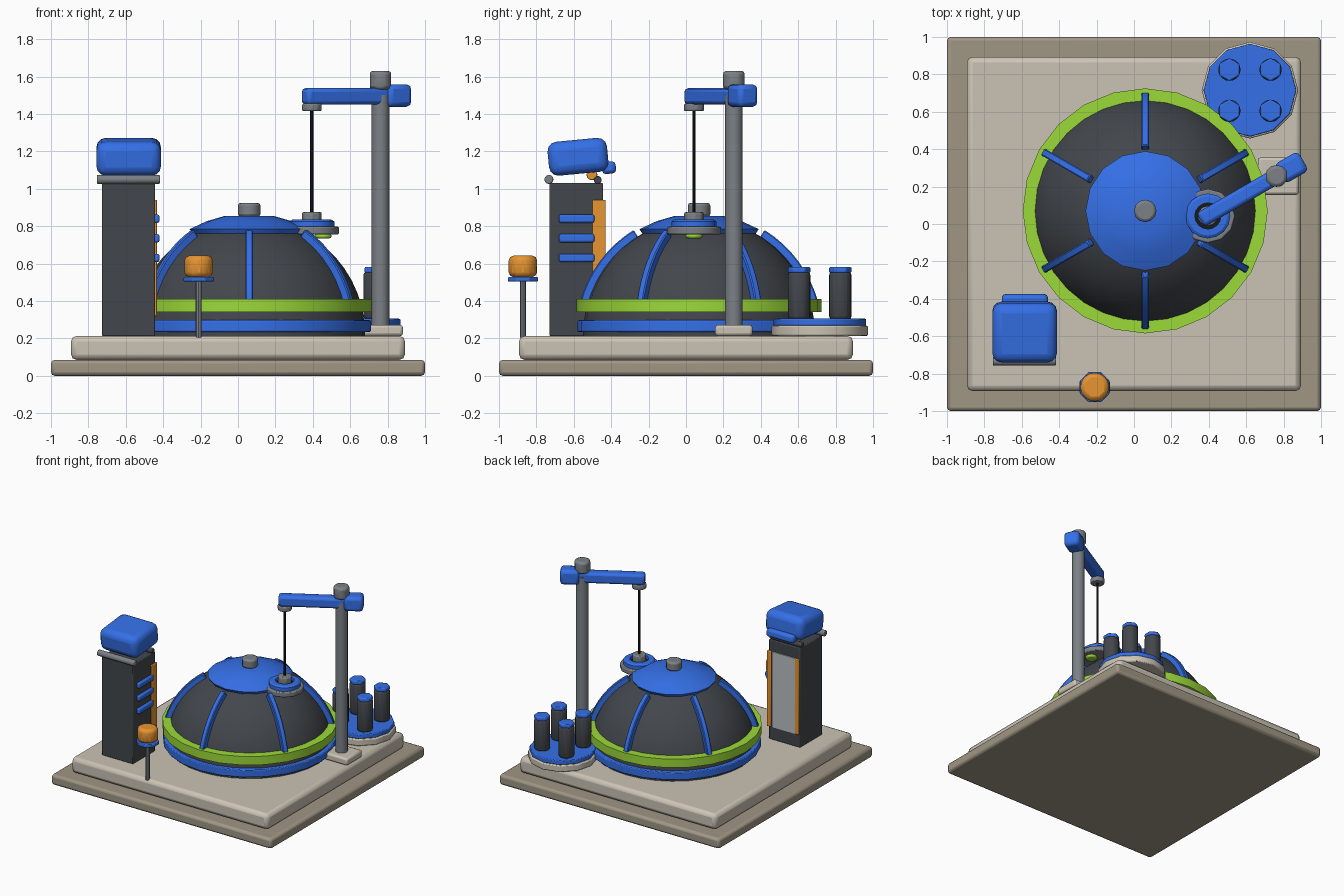
import bpy, bmesh
from math import sin, cos, pi, radians
from mathutils import Vector, Matrix

if "Cube" in bpy.data.objects:
    bpy.data.objects.remove(bpy.data.objects["Cube"])


def mat(name, col):
    m = bpy.data.materials.new(name)
    m.diffuse_color = (*col, 1)
    m.use_nodes = True
    m.node_tree.nodes["Principled BSDF"].inputs["Base Color"].default_value = m.diffuse_color
    return m


BLUE = mat("blue", (0.035, 0.16, 0.8))
DARK = mat("charcoal", (0.055, 0.062, 0.072))
BLACK = mat("black", (0.01, 0.01, 0.012))
GREY = mat("steel", (0.2, 0.22, 0.24))
PALE = mat("pale_grey", (0.5, 0.53, 0.56))
SAND = mat("sand", (0.6, 0.55, 0.46))
STONE = mat("stone", (0.35, 0.31, 0.235))
GREEN = mat("green", (0.33, 0.7, 0.04))
ORANGE = mat("orange", (0.8, 0.3, 0.03))


def finish(name, bm, m, loc=(0, 0, 0), rot=(0, 0, 0), bevel=0, seg=2):
    bmesh.ops.recalc_face_normals(bm, faces=bm.faces)
    me = bpy.data.meshes.new(name)
    bm.to_mesh(me)
    bm.free()
    ob = bpy.data.objects.new(name, me)
    bpy.context.collection.objects.link(ob)
    me.materials.append(m)
    ob.location, ob.rotation_euler = loc, rot
    if bevel:
        b = ob.modifiers.new("bevel", "BEVEL")
        b.width, b.segments, b.limit_method = bevel, seg, "ANGLE"
    me.shade_smooth()
    me.set_sharp_from_angle(angle=radians(32))
    return ob


def box(name, lo, hi, m, bevel=0, rot=(0, 0, 0), seg=2):
    lo, hi = Vector(lo), Vector(hi)
    bm = bmesh.new()
    bmesh.ops.create_cube(bm, size=1, matrix=Matrix.Diagonal((*(hi - lo), 1)))
    return finish(name, bm, m, (lo + hi) / 2, rot, bevel, seg)


def cyl(name, x, y, z0, z1, r, m, n=12, bevel=0, rot=(0, 0, 0)):
    bm = bmesh.new()
    bmesh.ops.create_cone(bm, cap_ends=True, segments=n, radius1=r, radius2=r, depth=z1 - z0)
    return finish(name, bm, m, (x, y, (z0 + z1) / 2), rot, bevel)


def lathe(name, x, y, profile, m, n=24, closed=False):
    """Revolve (radius, z) points; closed joins last to first for rings."""
    bm = bmesh.new()
    rings = []
    for r, z in profile:
        rings.append([bm.verts.new((r * cos(2 * pi * i / n), r * sin(2 * pi * i / n), z)) for i in range(n)])
    pairs = list(zip(rings, rings[1:])) + ([(rings[-1], rings[0])] if closed else [])
    for a, b in pairs:
        for i in range(n):
            j = (i + 1) % n
            bm.faces.new((a[i], a[j], b[j], b[i]))
    if not closed:
        bm.faces.new(rings[0])
        bm.faces.new(rings[-1])
    return finish(name, bm, m, (x, y, 0))


def tube_x(name, x0, x1, y, z, r, m):
    return cyl(name, (x0 + x1) / 2, y, z - (x1 - x0) / 2, z + (x1 - x0) / 2, r, m, 10, 0.006, (0, pi / 2, 0))


# Stepped base
box("lower_slab", (-1, -1, 0), (1, 1, 0.085), STONE, 0.02)
box("upper_slab", (-0.893, -0.893, 0.085), (0.893, 0.893, 0.213), SAND, 0.03)

# Dome: hemisphere, skirt rings, crown and ribs
DX, DY, DZ = 0.06, 0.07, 0.22


def arc(R, a0, a1, n):
    """Points (radius, z) on the dome; angles measured from the top."""
    angs = [radians(a0 + (a1 - a0) * i / n) for i in range(n + 1)]
    return [(R * sin(a), DZ + R * cos(a)) for a in angs]


lathe("dome_shell", DX, DY, [(0.62, 0.21)] + arc(0.62, 90, 6, 12), DARK, 32)
cyl("dome_foot_ring", DX, DY, 0.235, 0.297, 0.65, BLUE, 24, 0.006)
lathe("dome_green_band", DX, DY, [(0.58, 0.34), (0.655, 0.34), (0.655, 0.41), (0.58, 0.41)], GREEN, 24, True)
lathe("dome_crown", DX, DY, [(0.3, 0.755)] + arc(0.648, 29.5, 11.5, 2), BLUE, 16)
cyl("crown_knob", DX, DY, 0.85, 0.925, 0.06, GREY, 12, 0.015)

for k in range(6):
    bm = bmesh.new()
    outer, inner = arc(0.66, 75, 32, 8), arc(0.6, 75, 32, 8)
    secs = []
    for (ro, zo), (ri, zi) in zip(outer, inner):
        secs.append([bm.verts.new(p) for p in ((ri, -0.02, zi), (ro, -0.02, zo), (ro, 0.02, zo), (ri, 0.02, zi))])
    for a, b in zip(secs, secs[1:]):
        for i in range(4):
            j = (i + 1) % 4
            bm.faces.new((a[i], a[j], b[j], b[i]))
    bm.faces.new(secs[0])
    bm.faces.new(secs[-1])
    finish(f"dome_rib_{k + 1}", bm, BLUE, (DX, DY, 0), (0, 0, radians(30 + 60 * k)), 0.006, 1)

# Hatch on the dome with hanging hook block
HX, HY = 0.395, 0.043
cyl("hatch_collar", HX, HY, 0.755, 0.797, 0.145, GREY, 12, 0.008)
lathe("hatch_ring", HX, HY, [(0.07, 0.79), (0.12, 0.79), (0.12, 0.825), (0.105, 0.835), (0.07, 0.835)], BLUE, 16, True)
cyl("hatch_hole", HX, HY, 0.79, 0.81, 0.075, BLACK, 16)
cyl("hatch_lamp", HX + 0.06, HY, 0.735, 0.76, 0.045, GREEN, 12, 0.01)
cyl("hook_block", HX, HY, 0.81, 0.875, 0.055, GREY, 8, 0.01)
cyl("cable", HX, HY, 0.87, 1.43, 0.009, BLACK, 8)

# Crane
CX, CY = 0.762, 0.256
box("crane_foot", (CX - 0.1, CY - 0.1, 0.213), (CX + 0.12, CY + 0.1, 0.272), SAND, 0.015)
cyl("crane_post", CX, CY, 0.26, 1.5, 0.047, GREY, 16)
cyl("crane_pivot_cap", CX, CY, 1.53, 1.63, 0.06, GREY, 12, 0.018)
d = Vector((cos(radians(30)), sin(radians(30)), 0))


def arm_box(name, s0, s1, w, z0, z1, bevel):
    c = Vector((CX, CY, (z0 + z1) / 2)) + d * (s0 + s1) / 2
    h = Vector((s1 - s0, w, z1 - z0)) / 2
    box(name, c - h, c + h, BLUE, bevel, (0, 0, radians(30)))


arm_box("crane_arm", -0.47, 0.1, 0.085, 1.45, 1.538, 0.02)
arm_box("crane_counterweight", 0.02, 0.165, 0.12, 1.438, 1.558, 0.025)
cyl("arm_pulley", HX, HY, 1.415, 1.455, 0.055, GREY, 10, 0.008)

# Tower with tilted hood
box("tower_body", (-0.727, -0.73, 0.213), (-0.443, -0.443, 1.03), DARK, 0.006)
tube_x("tower_front_roll", -0.755, -0.417, -0.733, 1.05, 0.025, GREY)
tube_x("tower_back_roll", -0.73, -0.44, -0.472, 1.047, 0.022, DARK)
tube_x("tower_hinge", -0.68, -0.49, -0.503, 1.075, 0.03, ORANGE)
box("tower_hood", (-0.757, -0.737, 1.08), (-0.412, -0.418, 1.262), BLUE, 0.05, (radians(5.5), 0, 0), 3)
box("hood_lip", (-0.707, -0.45, 1.08), (-0.46, -0.375, 1.145), BLUE, 0.02, (radians(5.5), 0, 0))
box("tower_back_panel", (-0.69, -0.46, 0.32), (-0.48, -0.435, 0.94), PALE)
for n, x in (("left", -0.705), ("right", -0.45)):
    box(f"tower_strip_{n}", (x - 0.018, -0.5, 0.32), (x + 0.018, -0.43, 0.94), ORANGE, 0.005)
for i in range(3):
    z = 0.84 - 0.105 * i
    box(f"tower_vent_{i + 1}", (-0.46, -0.68, z - 0.022), (-0.42, -0.49, z + 0.022), BLUE, 0.01)

# Signal lamp on a pole
cyl("lamp_pole", -0.21, -0.872, 0.205, 0.51, 0.016, GREY, 8)
cyl("lamp_plate", -0.21, -0.872, 0.503, 0.528, 0.087, BLUE, 8, 0.005, (0, 0, pi / 8))
cyl("lamp_head", -0.21, -0.872, 0.528, 0.642, 0.082, ORANGE, 8, 0.025, (0, 0, pi / 8))

# Tank stand
TX, TY = 0.62, 0.715
cyl("tank_stand_base", TX, TY, 0.213, 0.268, 0.258, SAND, 12, 0.008)
cyl("tank_stand_plate", TX, TY, 0.268, 0.305, 0.248, BLUE, 12, 0.006)
for i, (sx, sy) in enumerate(((-1, -1), (1, -1), (1, 1), (-1, 1))):
    x, y = TX + 0.11 * sx, TY + 0.11 * sy
    cyl(f"tank_{i + 1}", x, y, 0.3, 0.558, 0.063, DARK, 10, 0.02)
    cyl(f"tank_cap_{i + 1}", x, y, 0.55, 0.582, 0.062, BLUE, 6, 0.008)
